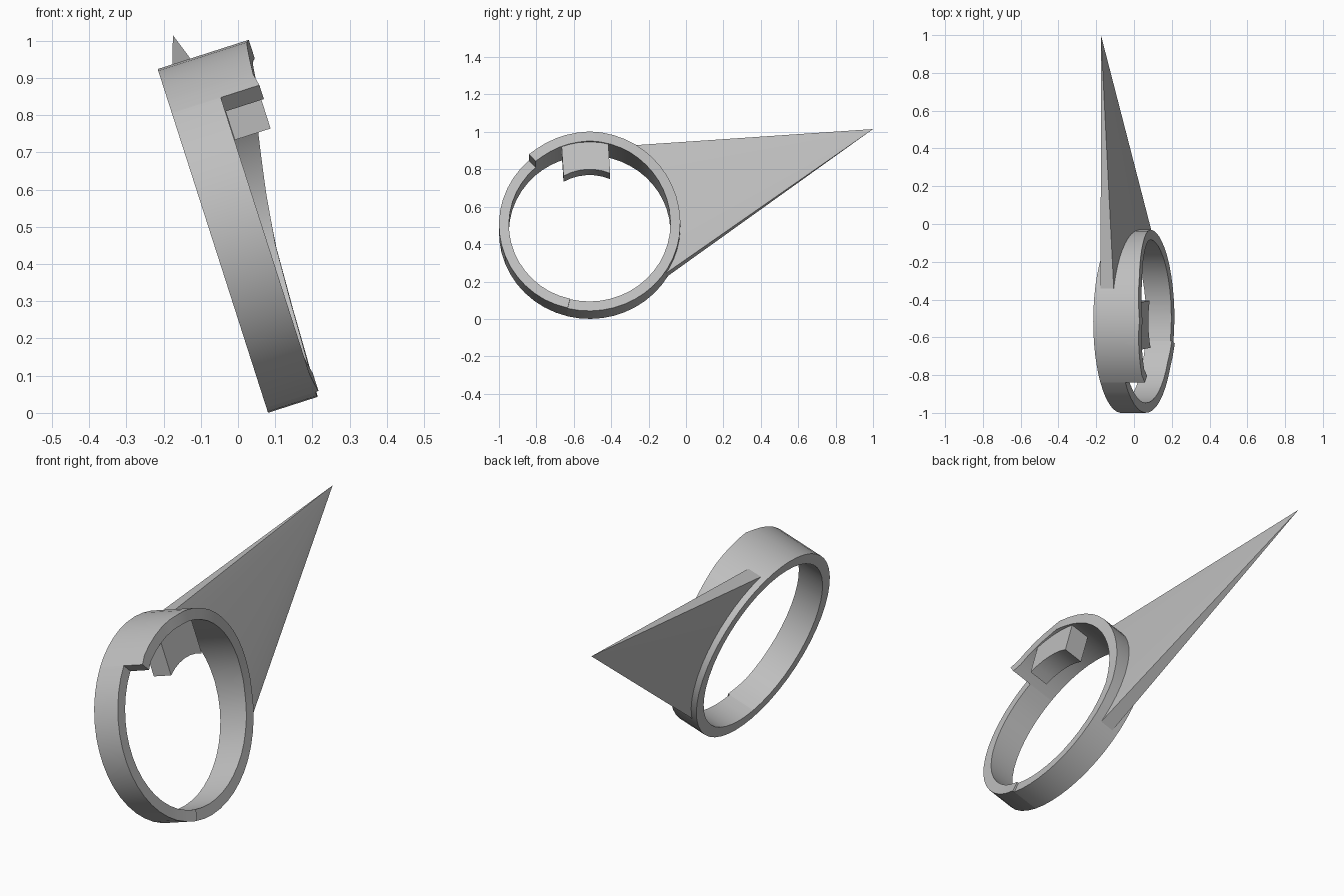
import bpy, bmesh
from math import sin, cos, radians
from mathutils import Matrix, Vector

cube = bpy.data.objects.get("Cube")
if cube:
    bpy.data.objects.remove(cube, do_unlink=True)

GREY = (0.52, 0.52, 0.52, 1.0)
mat = bpy.data.materials.new("satin grey")
mat.use_nodes = True
mat.diffuse_color = GREY
mat.node_tree.nodes["Principled BSDF"].inputs["Base Color"].default_value = GREY

# Leaning frame: local X runs along the ring axis, local Z towards the ring top
FRAME = Matrix.Translation((-0.0675, -0.515, 0.462)) @ Matrix.Rotation(radians(-17.8), 4, 'Y')
OUTER, INNER = 0.485, 0.432


def polar(s, r, deg):
    """Point at axial position s; angle runs from the top towards the back."""
    a = radians(deg)
    return Vector((s, r * sin(a), r * cos(a)))


def build(name, verts, faces, smooth=False):
    mesh = bpy.data.meshes.new(name)
    mesh.from_pydata(verts, [], faces)
    bm = bmesh.new()
    bm.from_mesh(mesh)
    bmesh.ops.remove_doubles(bm, verts=bm.verts, dist=1e-5)
    bmesh.ops.recalc_face_normals(bm, faces=bm.faces)
    bm.to_mesh(mesh)
    bm.free()
    mesh.materials.append(mat)
    if smooth:
        mesh.shade_smooth()
        mesh.set_sharp_from_angle(angle=radians(30))
    obj = bpy.data.objects.new(name, mesh)
    obj.matrix_world = FRAME
    bpy.context.collection.objects.link(obj)
    return obj


# Ring band: width along the axis at each angle, stepped at the two seams
SEAM_TOP, SEAM_LOW = -42, 194
stops = [(SEAM_TOP, 0.247), (-36, 0.240), (-8, 0.250), (0, 0.257), (30, 0.236),
         (58, 0.203), (80, 0.175), (98, 0.157), (120, 0.149), (150, 0.143),
         (SEAM_LOW, 0.138)]
stops_front = [(SEAM_LOW, 0.147), (210, 0.138), (SEAM_TOP + 360, 0.138)]


def sections(table):
    """Sample the table about every 8 degrees, keeping its own stops."""
    out = [table[0]]
    for (a0, w0), (a1, w1) in zip(table, table[1:]):
        n = max(1, round((a1 - a0) / 8))
        out += [(a0 + (a1 - a0) * i / n, w0 + (w1 - w0) * i / n) for i in range(1, n + 1)]
    return out


rows = sections(stops) + sections(stops_front)
verts, faces = [], []
for deg, width in rows:
    verts += [polar(0, OUTER, deg), polar(width, OUTER, deg),
              polar(width, INNER, deg), polar(0, INNER, deg)]
for i in range(len(rows)):
    j = (i + 1) % len(rows)
    step = abs((rows[i][0] - rows[j][0]) % 360) < 1e-6
    for k in ([1] if step else range(4)):
        m = (k + 1) % 4
        faces.append((4 * i + k, 4 * j + k, 4 * j + m, 4 * i + m))
build("ring_band", verts, faces, smooth=True)

# Inner tab: straight sides, curved underside, hanging from the ring top
HALF, TAB_R, STEPS = 0.125, 0.278, 6
outline = [(-HALF, 0.445), (HALF, 0.445)]
for i in range(STEPS + 1):
    y = HALF - 2 * HALF * i / STEPS
    outline.append((y, (TAB_R ** 2 - y * y) ** 0.5))
turn = Matrix.Rotation(radians(3.5), 3, 'X')
n = len(outline)
verts = [turn @ Vector((s, y, w)) for s in (0.139, 0.240) for y, w in outline]
faces = [tuple(range(n)), tuple(range(n, 2 * n))]
faces += [(i, (i + 1) % n, n + (i + 1) % n, n + i) for i in range(n)]
build("inner_tab", verts, faces, smooth=True)

# Spike: wedge fanned from an arc of the ring's back to a single point
tip = FRAME.inverted() @ Vector((-0.175, 1.0, 1.015))
COUNT = 16
verts = [tip]
for i in range(COUNT):
    deg = 18.5 + (126 - 18.5) * i / (COUNT - 1)
    verts += [polar(0.03, 0.475, deg), polar(0.104, 0.475, deg)]
faces = [(0, 1, 2), (0, 2 * COUNT, 2 * COUNT - 1)]
for i in range(1, 2 * COUNT - 1, 2):
    faces += [(0, i + 2, i), (0, i + 1, i + 3), (i, i + 2, i + 3, i + 1)]
build("spike", verts, faces)
